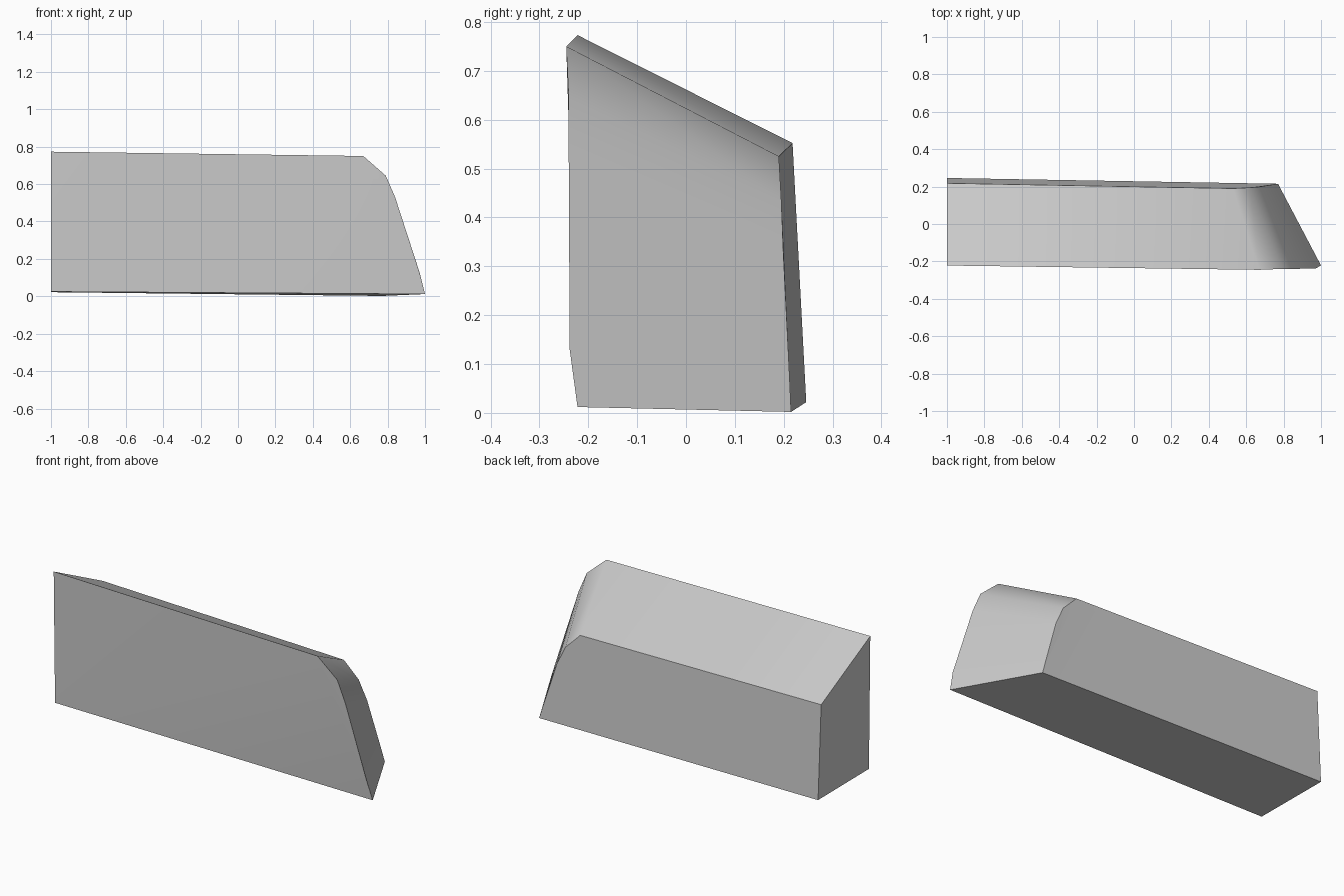
import bpy
import bmesh
import math

cube = bpy.data.objects.get("Cube")
if cube:
    bpy.data.objects.remove(cube, do_unlink=True)

# Plain grey surface
grey = bpy.data.materials.new("light_grey")
grey.use_nodes = True
colour = (0.6, 0.6, 0.6, 1)
grey.diffuse_color = colour
grey.node_tree.nodes["Principled BSDF"].inputs["Base Color"].default_value = colour

# Matching outlines of the front and back faces, from the square end
# over the top and down the rounded, slanted end
front = [(-1, -0.21, 0.025), (-1, -0.222, 0.773), (0.67, -0.245, 0.75),
         (0.79, -0.24, 0.645), (0.84, -0.24, 0.53), (0.97, -0.238, 0.13),
         (1, -0.222, 0.012)]
back = [(-1, 0.246, 0.022), (-1, 0.218, 0.552), (0.53, 0.19, 0.525),
        (0.62, 0.195, 0.435), (0.67, 0.199, 0.33), (0.75, 0.212, 0.07),
        (0.77, 0.215, 0.002)]

# Wedge block lofted between the two outlines
bm = bmesh.new()
f = [bm.verts.new(p) for p in front]
b = [bm.verts.new(p) for p in back]
caps = [bm.faces.new(f), bm.faces.new(b)]
n = len(f)
for i in range(n):
    j = (i + 1) % n
    bm.faces.new((f[i], f[j], b[j], b[i]))
bmesh.ops.triangulate(bm, faces=caps)
bmesh.ops.recalc_face_normals(bm, faces=bm.faces)

mesh = bpy.data.meshes.new("wedge_block")
bm.to_mesh(mesh)
bm.free()
mesh.materials.append(grey)
block = bpy.data.objects.new("wedge_block", mesh)
bpy.context.collection.objects.link(block)

# Smooth the rounded end, keep the main edges sharp
bpy.ops.object.select_all(action="DESELECT")
block.select_set(True)
bpy.context.view_layer.objects.active = block
bpy.ops.object.shade_smooth_by_angle(angle=math.radians(50))
